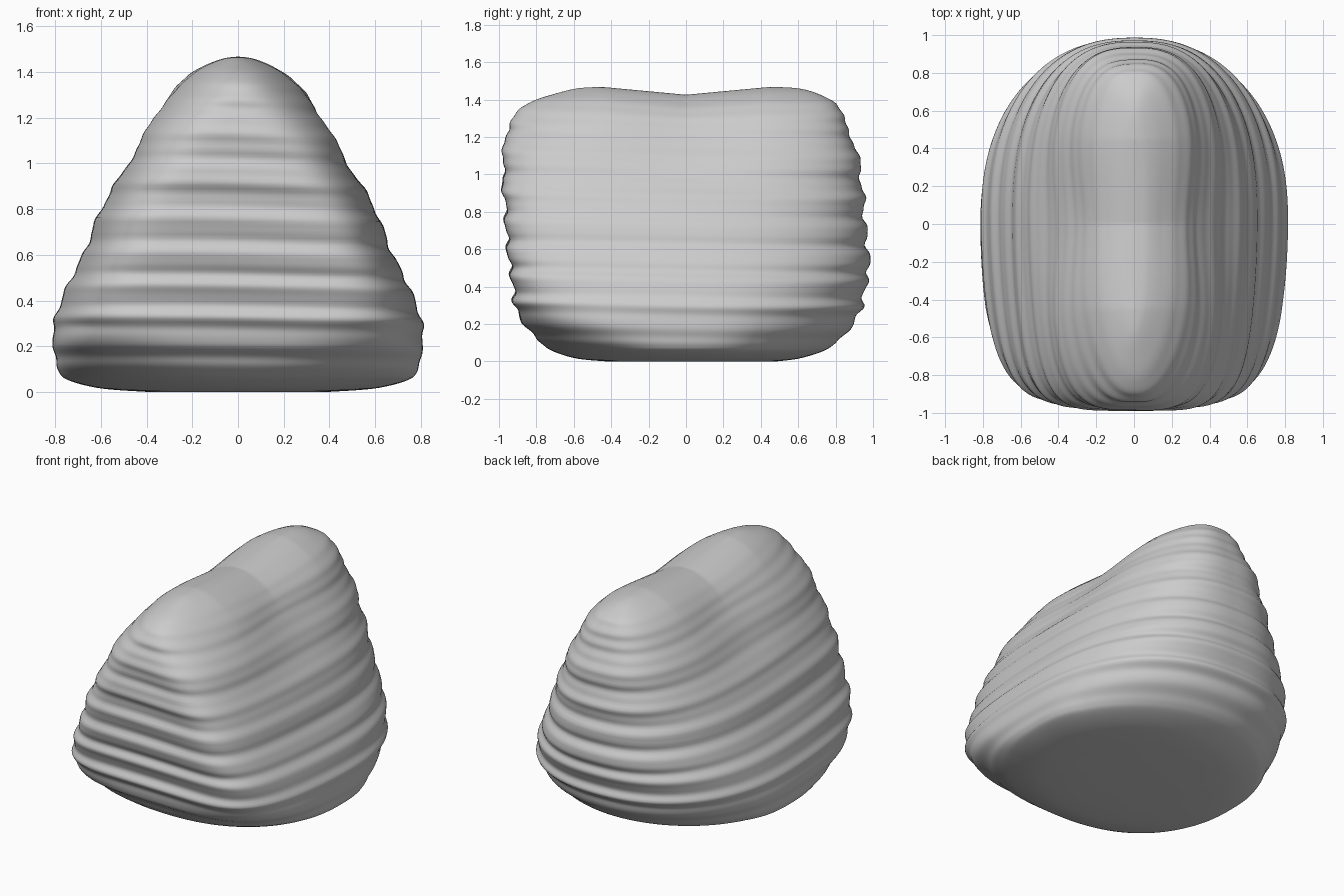
import bpy, bmesh, math

if "Cube" in bpy.data.objects:
    bpy.data.objects.remove(bpy.data.objects["Cube"])

SEG = 240      # points round each contour
SUB = 9        # contours between two profile rows

# height, half width, front depth, back depth, front squareness, back squareness
ROWS = [
    (0.000, 0.40, 0.42, 0.48, 2.1, 2.0), (0.015, 0.60, 0.58, 0.60, 2.1, 2.0),
    (0.050, 0.74, 0.70, 0.72, 2.2, 2.0), (0.090, 0.785, 0.765, 0.79, 2.5, 2.0),
    (0.18, 0.805, 0.85, 0.88, 3.4, 2.15), (0.28, 0.81, 0.91, 0.935, 5.2, 2.3),
    (0.40, 0.775, 0.925, 0.96, 7.0, 2.4), (0.50, 0.73, 0.94, 0.98, 7.5, 2.4),
    (0.62, 0.67, 0.955, 0.97, 7.5, 2.45), (0.78, 0.61, 0.965, 0.955, 7.0, 2.5),
    (0.92, 0.535, 0.975, 0.945, 6.0, 2.6), (1.06, 0.46, 0.98, 0.925, 4.5, 2.7),
    (1.20, 0.38, 0.96, 0.89, 3.2, 2.8), (1.30, 0.32, 0.94, 0.84, 2.4, 2.8),
    (1.38, 0.24, 0.84, 0.79, 2.2, 2.8), (1.43, 0.165, 0.70, 0.71, 2.2, 2.6),
    (1.46, 0.085, 0.58, 0.60, 2.2, 2.4), (1.468, 0.02, 0.45, 0.46, 2.2, 2.2),
]


def spline(a, b, c, d, t):
    """Smooth curve between b and c, applied to every column."""
    return [0.5 * (2*q + (r-p)*t + (2*p-5*q+4*r-s)*t*t + (3*q-p-3*r+s)*t**3)
            for p, q, r, s in zip(a, b, c, d)]


def contours():
    last = len(ROWS) - 1
    for i in range(last):
        quad = [ROWS[min(max(i + k, 0), last)] for k in (-1, 0, 1, 2)]
        for s in range(SUB):
            yield spline(*quad, s / SUB)
    yield ROWS[-1]


def point(row, t):
    z, w, front, back, nf, nb = row
    c, s = math.cos(t), math.sin(t)
    n, depth = (nf, front) if s < 0 else (nb, back)
    n = 2.4 + (n - 2.4) * min(1, abs(s) * 2.2)
    r = (abs(c) ** n + abs(s) ** n) ** (-1 / n)
    x, y = w * r * c, depth * r * s
    # sides taper towards the square front
    if s < 0:
        x *= 1 - 0.14 * min(1, max(0, (nf - 2.4) / 3)) * (r * s) ** 2
    # layered ripples, strong on front and back, faint on the sides
    fade = min(1, max(0, (z - 0.08) / 0.12)) * min(1, max(0, (1.46 - z) / 0.08))
    u = z - 0.18
    phase = 2 * math.pi * (8.9 * u - 2.5 * u * u)
    wave = math.sin(phase + 0.7 * c + 0.9 * (1 + s))
    wave += 0.3 * math.sin(2 * math.pi * z / 0.073 + 1.5 * s + c)
    y += 0.012 * fade * wave * s
    x += 0.006 * fade * wave * c
    # waist and saddle across the crown
    top = min(1, max(0, (z - 0.9) / 0.4))
    x *= 1 + top * (0.03 - 0.15 * math.exp(-(y / 0.35) ** 2))
    crest = min(1, max(0, (z - 1.2) / 0.23))
    z -= 0.042 * crest * max(0, 1 - abs(y) / 0.45)
    return x, y, z


# Lofted layered body
bm = bmesh.new()
rings = [[bm.verts.new(point(row, 2 * math.pi * i / SEG - math.pi / 2))
          for i in range(SEG)] for row in contours()]
for lo, hi in zip(rings, rings[1:]):
    for i in range(SEG):
        j = (i + 1) % SEG
        bm.faces.new((lo[i], lo[j], hi[j], hi[i]))

# Base and crown closed with strips running left to right
for ring in (rings[0], rings[-1]):
    for i in range(SEG // 2):
        quad = [ring[i], ring[i + 1], ring[(SEG - i - 1) % SEG], ring[(SEG - i) % SEG]]
        face = []
        for v in quad:
            if v not in face:
                face.append(v)
        bm.faces.new(face)
bmesh.ops.recalc_face_normals(bm, faces=bm.faces)
low = min(v.co.z for v in bm.verts)
for v in bm.verts:
    v.co.z -= low

mesh = bpy.data.meshes.new("layered_rock")
bm.to_mesh(mesh)
bm.free()
mesh.shade_smooth()
rock = bpy.data.objects.new("layered_rock", mesh)
bpy.context.collection.objects.link(rock)
